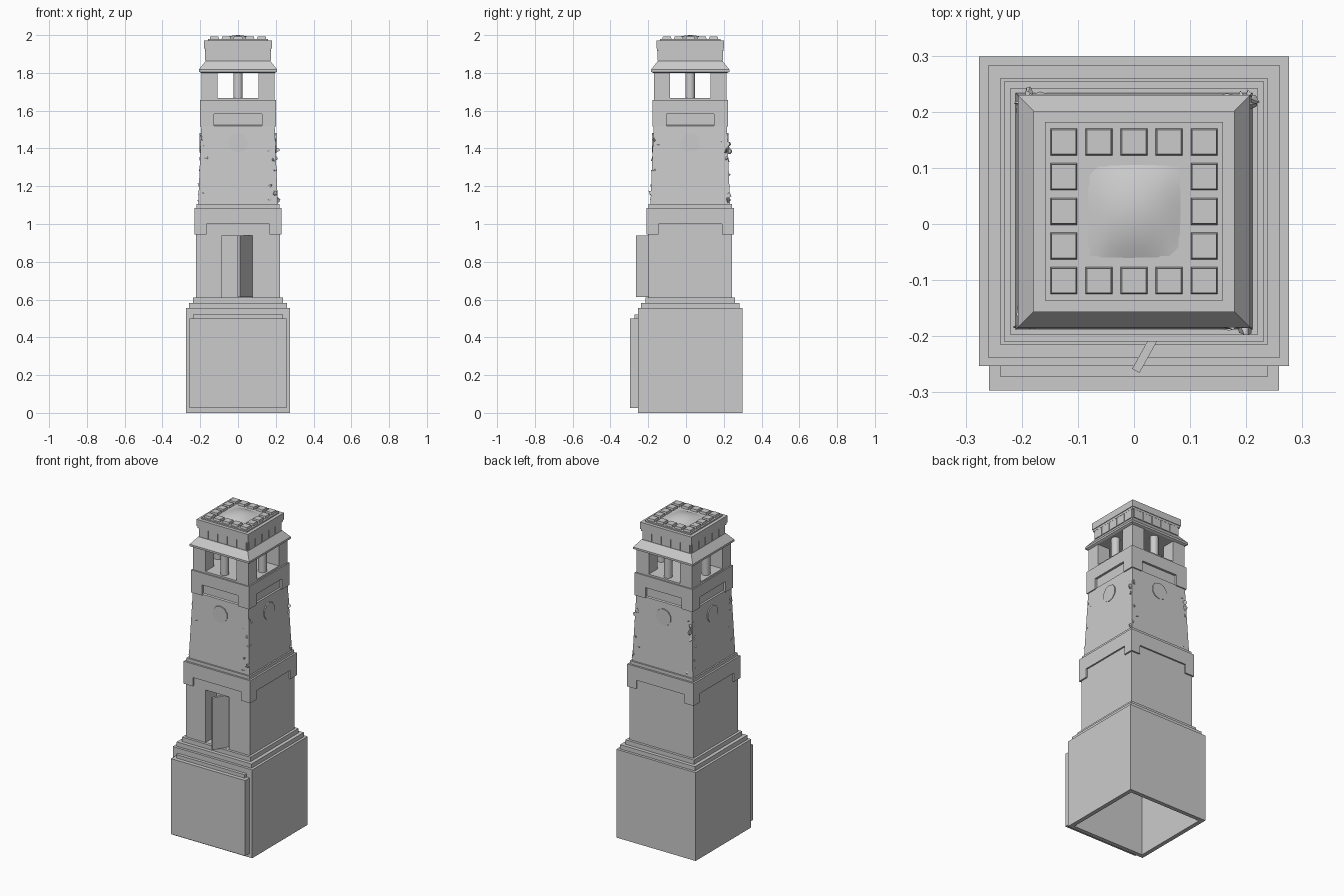
import bpy, bmesh, math, random
from mathutils import Vector, Matrix

if "Cube" in bpy.data.objects:
    bpy.data.objects.remove(bpy.data.objects["Cube"])

CY = 0.0225          # tower axis in y
random.seed(4)


def finish(name, bm):
    bmesh.ops.recalc_face_normals(bm, faces=bm.faces)
    me = bpy.data.meshes.new(name)
    bm.to_mesh(me)
    bm.free()
    ob = bpy.data.objects.new(name, me)
    bpy.context.collection.objects.link(ob)
    return ob


def square_loft(name, profile):
    """Stack of square rings (half width, z), capped at both ends."""
    bm = bmesh.new()
    rings = [[bm.verts.new((sx * h, CY + sy * h, z))
              for sx, sy in ((-1, -1), (1, -1), (1, 1), (-1, 1))] for h, z in profile]
    for a, b in zip(rings, rings[1:]):
        for i in range(4):
            j = (i + 1) % 4
            bm.faces.new((a[i], a[j], b[j], b[i]))
    bm.faces.new(rings[0])
    bm.faces.new(rings[-1])
    return finish(name, bm)


def add_box(bm, x0, x1, y0, y1, z0, z1):
    m = Matrix.Translation(((x0 + x1) / 2, (y0 + y1) / 2, (z0 + z1) / 2)) @ \
        Matrix.Diagonal((x1 - x0, y1 - y0, z1 - z0, 1))
    return bmesh.ops.create_cube(bm, size=1, matrix=m)["verts"]


def box(name, *b):
    bm = bmesh.new()
    add_box(bm, *b)
    return finish(name, bm)


def corner_boxes(name, inner, outer, z0, z1):
    """One square block on each of the four corners."""
    bm = bmesh.new()
    for sx in (-1, 1):
        for sy in (-1, 1):
            xs = sorted((sx * inner, sx * outer))
            ys = sorted((CY + sy * inner, CY + sy * outer))
            add_box(bm, *xs, *ys, z0, z1)
    return finish(name, bm)


def side_matrix(k):
    """Turns a front-side part onto side k about the tower axis."""
    return Matrix.Translation((0, CY, 0)) @ Matrix.Rotation(k * math.pi / 2, 4, 'Z')


# Hollow base with stepped top
square_loft("base", [(0.25, 0.53), (0.25, 0), (0.276, 0), (0.276, 0.555), (0.26, 0.555),
                     (0.26, 0.582), (0.238, 0.582), (0.238, 0.61)])
box("base_front_slab", -0.258, 0.258, -0.297, -0.25, 0.026, 0.50)
box("base_front_ledge", -0.238, 0.238, -0.273, -0.25, 0.50, 0.522)

# Lower storey with door recess
lower = square_loft("lower_storey", [(0.222, 0.60), (0.222, 1.02)])
cutter = box("door_cutter", -0.085, 0.077, -0.3, -0.09, 0.611, 0.94)
mod = lower.modifiers.new("door", 'BOOLEAN')
mod.operation, mod.solver, mod.object = 'DIFFERENCE', 'EXACT', cutter
cutter.hide_render = True
cutter.hide_set(True)

# Open door leaf
bm = bmesh.new()
add_box(bm, -0.0075, 0.0075, -0.146, 0, 0.613, 0.94)
bmesh.ops.transform(bm, verts=bm.verts, matrix=Matrix.Translation((0.074, -0.134, 0)) @
                    Matrix.Rotation(math.radians(-29), 4, 'Z'))
finish("door_leaf", bm)

# Lower cornice band with corner drops
square_loft("lower_cornice", [(0.2315, 1.0), (0.2315, 1.086), (0.22, 1.086), (0.22, 1.106)])
corner_boxes("lower_cornice_drops", 0.168, 0.2315, 0.945, 1.0)

# Tapered shaft and upper collar
square_loft("shaft", [(0.211, 1.10), (0.194, 1.52), (0.187, 1.525), (0.187, 1.60)])
square_loft("collar", [(0.201, 1.582), (0.201, 1.657)])
corner_boxes("collar_drops", 0.126, 0.201, 1.515, 1.582)

# Round medallions on each side
bm = bmesh.new()
for k in range(4):
    m = side_matrix(k) @ Matrix.Translation((0, -0.192, 1.43)) @ Matrix.Rotation(math.pi / 2, 4, 'X')
    bmesh.ops.create_cone(bm, cap_ends=True, segments=10, radius1=0.052, radius2=0.052,
                          depth=0.022, matrix=m)
finish("medallions", bm)

# Irregular stones up the four shaft corners
bm = bmesh.new()
for sx in (-1, 1):
    for sy in (-1, 1):
        for z in (1.125, 1.16, 1.2, 1.265, 1.285, 1.345, 1.385, 1.42, 1.45):
            h = 0.211 - (z - 1.10) * 0.04
            along = random.uniform(0.0, 0.035)
            on_x = random.random() < 0.5
            d = (along, 0.003) if on_x else (0.003, along)
            pos = Vector((sx * (h - 0.008 - d[0]), CY + sy * (h - 0.008 - d[1]), z))
            a, b = random.uniform(0.022, 0.036), random.uniform(0.012, 0.016)
            size = Vector((a, b, 0) if on_x else (b, a, 0))
            size.z = random.uniform(0.012, 0.026)
            rot = Matrix.Rotation(random.uniform(-0.5, 0.5), 3, 'Y' if on_x else 'X')
            vs = []
            for _ in range(12):
                v = Vector([random.gauss(0, 1) for _ in range(3)]).normalized()
                vs.append(bm.verts.new(pos + rot @ (v * size)))
            res = bmesh.ops.convex_hull(bm, input=vs)
            loose = [v for v in vs if v.is_valid and not v.link_faces]
            bmesh.ops.delete(bm, geom=loose, context='VERTS')
finish("corner_stones", bm)

# Open belfry: corner piers, sill and round middle columns
square_loft("belfry_floor", [(0.193, 1.65), (0.193, 1.668)])
corner_boxes("belfry_piers", 0.108, 0.193, 1.66, 1.81)
bm = bmesh.new()
for k in range(4):
    bmesh.ops.create_cone(bm, cap_ends=True, segments=16, radius1=0.025, radius2=0.025,
                          depth=0.15, matrix=side_matrix(k) @ Matrix.Translation((0, -0.155, 1.738)))
cols = finish("belfry_columns", bm)
for p in cols.data.polygons:
    p.use_smooth = len(p.vertices) == 4

# Sloped eave and top block with cornice
square_loft("eave", [(0.195, 1.80), (0.207, 1.806), (0.207, 1.818), (0.172, 1.862)])
square_loft("top_block", [(0.169, 1.85), (0.169, 1.917), (0.175, 1.917), (0.175, 1.93),
                          (0.179, 1.93), (0.179, 1.972), (0.159, 1.972), (0.159, 1.98)])

# Raised panels around the top block
bm = bmesh.new()
for k in range(4):
    for i in range(-2, 3):
        vs = add_box(bm, i * 0.066 - 0.03, i * 0.066 + 0.03, -0.174, -0.16, 1.865, 1.917)
        bmesh.ops.transform(bm, verts=vs, matrix=side_matrix(k))
finish("top_block_panels", bm)

# Small chamfered roof blocks around the edge
bm = bmesh.new()
for i in range(-2, 3):
    for j in range(-2, 3):
        if max(abs(i), abs(j)) == 2:
            x, y = i * 0.0626, CY + j * 0.0618
            vs = add_box(bm, x - 0.025, x + 0.025, y - 0.025, y + 0.025, 1.975, 1.993)
            for v in vs:
                if v.co.z > 1.98:
                    v.co.x += (x - v.co.x) * 0.14
                    v.co.y += (y - v.co.y) * 0.14
finish("roof_blocks", bm)

# Shallow domed roof centre
bm = bmesh.new()
H = 0.085
bmesh.ops.create_grid(bm, x_segments=8, y_segments=8, size=H)
for v in bm.verts:
    u, w = v.co.x / H, v.co.y / H
    v.co = (v.co.x, v.co.y + CY, 1.979 + 0.021 * (1 - u * u) * (1 - w * w))
dome = finish("roof_dome", bm)
for p in dome.data.polygons:
    p.use_smooth = True
    if p.normal.z < 0:
        p.flip()
